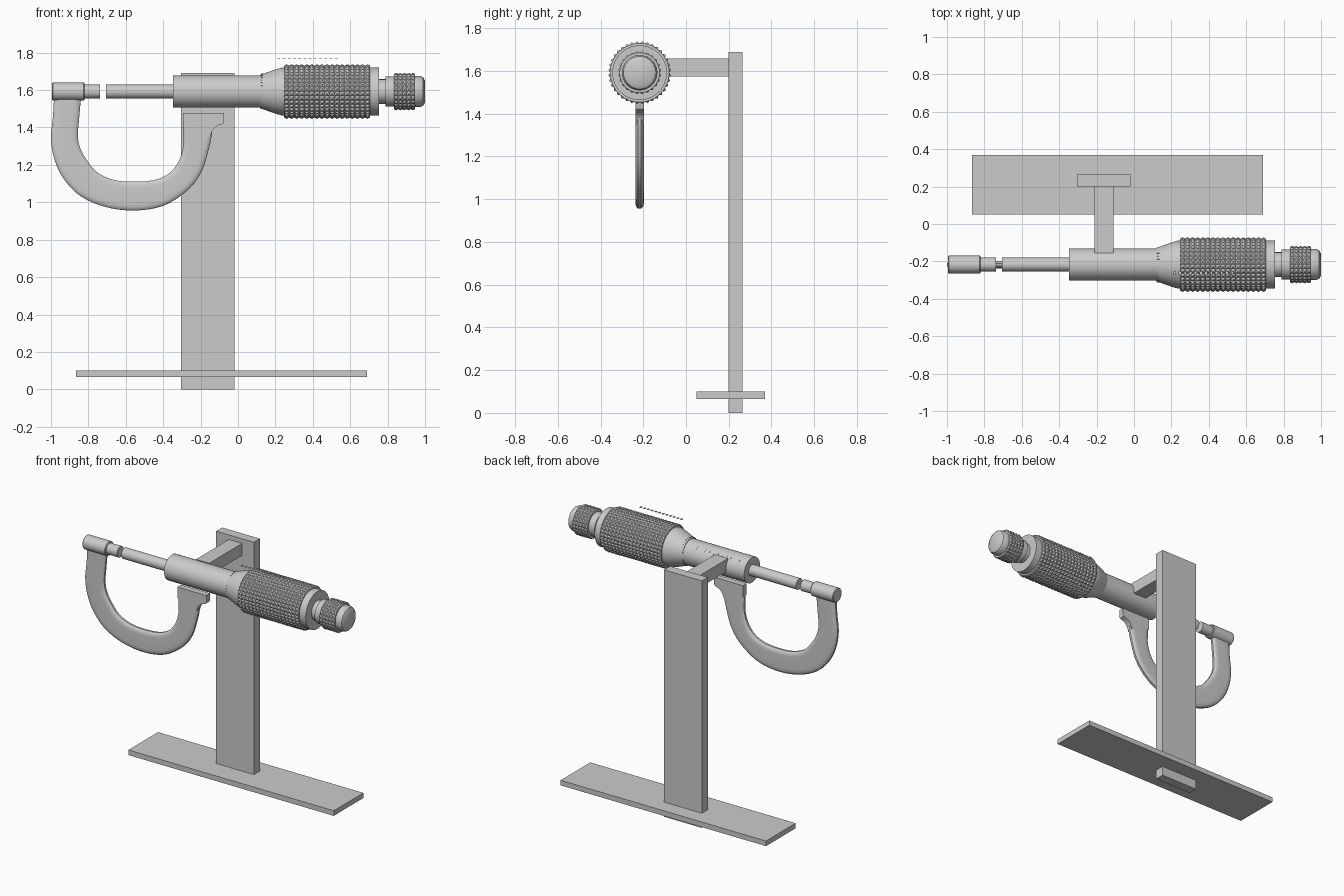
import bpy, bmesh, math
from mathutils import Vector, Matrix

if "Cube" in bpy.data.objects:
    bpy.data.objects.remove(bpy.data.objects["Cube"])

AY, AZ = -0.217, 1.592      # measuring axis, runs along x
metal = bpy.data.materials.new("light grey metal")
metal.diffuse_color = (0.6, 0.6, 0.6, 1)
metal.use_nodes = True
metal.node_tree.nodes["Principled BSDF"].inputs["Base Color"].default_value = metal.diffuse_color


def finish(bm, name, smooth=True):
    bmesh.ops.recalc_face_normals(bm, faces=bm.faces)
    me = bpy.data.meshes.new(name)
    bm.to_mesh(me)
    bm.free()
    me.materials.append(metal)
    ob = bpy.data.objects.new(name, me)
    bpy.context.collection.objects.link(ob)
    if smooth:
        for p in me.polygons:
            p.use_smooth = True
        me.set_sharp_from_angle(angle=math.radians(32))
    return ob


def add_box(bm, lo, hi, turn=Matrix()):
    lo, hi = Vector(lo), Vector(hi)
    m = turn @ Matrix.Translation((lo + hi) / 2) @ Matrix.Diagonal((*(hi - lo), 1))
    bmesh.ops.create_cube(bm, size=1, matrix=m)


def box(name, lo, hi):
    bm = bmesh.new()
    add_box(bm, lo, hi)
    return finish(bm, name, False)


def rings(bm, profile, seg):
    """Revolve (x, radius) points around the axis, closing both ends."""
    rows = [[bm.verts.new((x, AY + r * math.cos(2 * math.pi * k / seg),
                           AZ + r * math.sin(2 * math.pi * k / seg)))
             for k in range(seg)] for x, r in profile]
    faces = [bm.faces.new((a[k], a[(k + 1) % seg], b[(k + 1) % seg], b[k]))
             for a, b in zip(rows, rows[1:]) for k in range(seg)]
    bm.faces.new(rows[0])
    bm.faces.new(rows[-1])
    return faces


def lathe(name, profile, seg=48):
    bm = bmesh.new()
    rings(bm, profile, seg)
    return finish(bm, name)


def knurl(name, x0, x1, r, height, cols, seg):
    """Cylinder whose side faces are raised into small pyramids."""
    bm = bmesh.new()
    side = rings(bm, [(x0 + (x1 - x0) * i / cols, r) for i in range(cols + 1)], seg)
    bmesh.ops.recalc_face_normals(bm, faces=bm.faces)
    bmesh.ops.poke(bm, faces=side, offset=height)
    return finish(bm, name, False)


# Stand
box("base_plate", (-0.865, 0.05, 0.065), (0.69, 0.37, 0.10))
box("post", (-0.305, 0.20, 0), (-0.02, 0.265, 1.69))
box("support_arm", (-0.21, -0.155, 1.575), (-0.11, 0.20, 1.658))

# Anvil, spindle, sleeve and thimble
lathe("anvil_holder", [(-0.995, .044), (-0.99, .048), (-0.825, .048), (-0.82, .044)], 40)
lathe("anvil", [(-0.83, .037), (-0.738, .037)], 40)
lathe("spindle", [(-0.706, .037), (-0.34, .037)], 40)
lathe("sleeve", [(-0.348, .086), (0.13, .086)])
lathe("thimble_cone", [(0.118, .089), (0.20, .118), (0.235, .128), (0.25, .128)])
knurl("thimble_grip", 0.246, 0.706, .138, .010, 17, 36)
lathe("thimble_collar", [(0.70, .128), (0.754, .128)])
lathe("ratchet_neck", [(0.75, .066), (0.79, .066)])
lathe("ratchet_ring", [(0.788, .08), (0.84, .08)])
knurl("ratchet_grip", 0.834, 0.947, .094, .008, 5, 24)
lathe("ratchet_cap", [(0.94, .083), (0.975, .083), (0.99, .076), (1.0, .058)])


# U-shaped frame: outer/inner edge pairs, lofted with a rounded section
pairs = [(-.984, 1.55, -.84, 1.55), (-.99, 1.452, -.85, 1.441), (-1, 1.345, -.856, 1.35),
         (-.984, 1.238, -.84, 1.281), (-.936, 1.131, -.802, 1.217), (-.845, 1.035, -.749, 1.158),
         (-.711, .976, -.663, 1.12), (-.556, .956, -.556, 1.11), (-.401, .981, -.444, 1.12),
         (-.273, 1.061, -.364, 1.158), (-.198, 1.158, -.316, 1.222), (-.16, 1.27, -.294, 1.297),
         (-.14, 1.366, -.294, 1.366), (-.139, 1.478, -.294, 1.478)]


def smooth_path(pts, n):
    pts = [Vector(p) for p in pts]
    ext = [2 * pts[0] - pts[1]] + pts + [2 * pts[-1] - pts[-2]]
    out = []
    for a, b, c, d in zip(ext, ext[1:], ext[2:], ext[3:]):
        for i in range(n):
            t = i / n
            out.append(0.5 * (2 * b + (c - a) * t + (2 * a - 5 * b + 4 * c - d) * t * t
                              + (3 * b - a - 3 * c + d) * t ** 3))
    return out + [pts[-1]]


edge = [(0, .007), (.006, .014), (.018, .019), (.035, .02)]   # (inset, half thickness)
section = ([(0, d, h) for d, h in edge] + [(1, -d, h) for d, h in edge[::-1]])
section += [(s, d, -h) for s, d, h in section[::-1]]
bm = bmesh.new()
loops = []
for ox, oz, ix, iz in smooth_path(pairs, 6):
    o, i = Vector((ox, AY, oz)), Vector((ix, AY, iz))
    across = (i - o).normalized()
    loops.append([bm.verts.new(o.lerp(i, s) + across * d + Vector((0, h, 0)))
                  for s, d, h in section])
n = len(section)
for a, b in zip(loops, loops[1:]):
    for k in range(n):
        bm.faces.new((a[k], a[(k + 1) % n], b[(k + 1) % n], b[k]))
bm.faces.new(loops[0])
bm.faces.new(loops[-1])
finish(bm, "frame")

# Lug at the top of the frame's right arm
bm = bmesh.new()
lug = [(-.294, 1.478), (-.294, 1.40), (-.15, 1.35), (-.136, 1.385),
       (-.115, 1.408), (-.08, 1.42), (-.074, 1.432), (-.074, 1.478)]
f = bm.faces.new([bm.verts.new((x, AY - .02, z)) for x, z in lug])
ext = bmesh.ops.extrude_face_region(bm, geom=[f])
bmesh.ops.translate(bm, vec=(0, .04, 0),
                    verts=[v for v in ext["geom"] if isinstance(v, bmesh.types.BMVert)])
finish(bm, "frame_lug")


# Graduation marks: thin plates on the sleeve and cone, and a loose row above
def around(angle):
    return Matrix.Translation((0, AY, AZ)) @ Matrix.Rotation(angle, 4, 'X')


bm = bmesh.new()
for i in range(12):
    x = -0.29 + i * 0.032
    add_box(bm, (x, -.008, .084), (x + .003, .008, .0868), around(math.radians(-38)))
finish(bm, "sleeve_marks", False)

bm = bmesh.new()
for i in range(13):
    add_box(bm, (.124, -.001, .089), (.14, .001, .0955), around(math.radians(-40 + i * 11)))
finish(bm, "cone_marks", False)

bm = bmesh.new()
for i in range(12):
    x = 0.21 + i * 0.028
    add_box(bm, (x, -.272, 1.770), (x + .015, -.255, 1.772))
finish(bm, "loose_marks", False)
